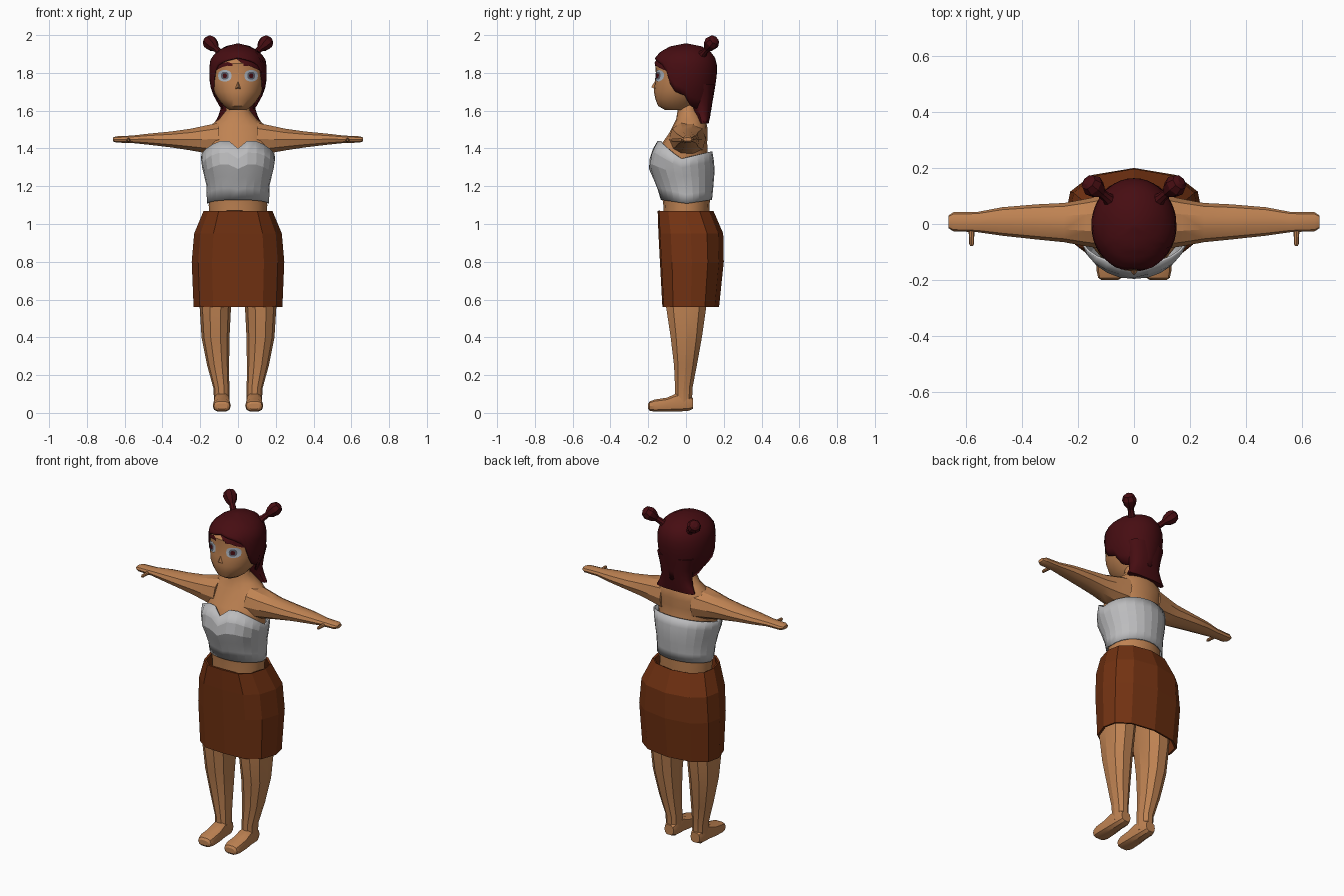
import bpy, bmesh, math
from mathutils import Vector

if "Cube" in bpy.data.objects:
    bpy.data.objects.remove(bpy.data.objects["Cube"])


def material(name, rgb):
    m = bpy.data.materials.new(name)
    m.diffuse_color = (*rgb, 1)
    m.use_nodes = True
    m.node_tree.nodes["Principled BSDF"].inputs["Base Color"].default_value = m.diffuse_color
    return m


SKIN = material("skin", (0.52, 0.225, 0.085))
HAIR = material("dark_red_hair", (0.062, 0.004, 0.006))
SKIRT = material("brown_cloth", (0.17, 0.032, 0.006))
TOP = material("light_grey_cloth", (0.5, 0.5, 0.51))
EYE = material("eye_grey", (0.42, 0.46, 0.52))
IRIS = material("iris_grey", (0.11, 0.12, 0.15))


def finish(name, bm, mat, angle=None, thickness=0, recalc=True):
    if recalc:
        bmesh.ops.recalc_face_normals(bm, faces=bm.faces)
    me = bpy.data.meshes.new(name)
    bm.to_mesh(me)
    bm.free()
    ob = bpy.data.objects.new(name, me)
    bpy.context.collection.objects.link(ob)
    me.materials.append(mat)
    if angle:
        bpy.ops.object.select_all(action='DESELECT')
        ob.select_set(True)
        bpy.context.view_layer.objects.active = ob
        bpy.ops.object.shade_smooth_by_angle(angle=math.radians(angle))
    if thickness:
        s = ob.modifiers.new("thickness", 'SOLIDIFY')
        s.thickness = thickness
        s.offset = -1
    return ob


def loft(name, rings, mat, caps=True, angle=None, thickness=0):
    """Skin closed rings of points into a tube."""
    bm = bmesh.new()
    vs = [[bm.verts.new(p) for p in r] for r in rings]
    n = len(rings[0])
    for a, b in zip(vs, vs[1:]):
        for i in range(n):
            j = (i + 1) % n
            bm.faces.new((a[i], a[j], b[j], b[i]))
    if caps:
        bm.faces.new(vs[0])
        bm.faces.new(vs[-1])
    bmesh.ops.remove_doubles(bm, verts=bm.verts, dist=0.0002)
    return finish(name, bm, mat, angle, thickness)


def ellipse(u0, u1, v0, v1, n, p=1.0):
    """Rounded outline filling the box u0..u1, v0..v1."""
    out = []
    for i in range(n):
        a = 2 * math.pi * i / n
        c, s = math.cos(a), math.sin(a)
        out.append(((u0 + u1) / 2 + (u1 - u0) / 2 * math.copysign(abs(c) ** p, c),
                    (v0 + v1) / 2 + (v1 - v0) / 2 * math.copysign(abs(s) ** p, s)))
    return out


def flat_rings(rows, n, p=1.0):
    """Rows of z, centre x, half width, front y, back y."""
    return [[(u, v, z) for u, v in ellipse(cx - rx, cx + rx, yf, yb, n, p)]
            for z, cx, rx, yf, yb in rows]


def at(table, z):
    """Interpolate (half width, front y, back y) at height z."""
    if z <= table[0][0]:
        return table[0][1:]
    for a, b in zip(table, table[1:]):
        if z <= b[0]:
            t = (z - a[0]) / (b[0] - a[0])
            return [p + (q - p) * t for p, q in zip(a[1:], b[1:])]
    return table[-1][1:]


# Torso and neck
loft("torso", flat_rings([
    (0.98, 0, .15, -.12, .12), (1.1, 0, .155, -.12, .125), (1.2, 0, .15, -.135, .13),
    (1.3, 0, .165, -.165, .138), (1.38, 0, .17, -.155, .115), (1.43, 0, .17, -.125, .112),
    (1.48, 0, .17, -.09, .115), (1.52, 0, .15, -.07, .112), (1.555, 0, .10, -.052, .1),
    (1.6, 0, .064, -.045, .066), (1.66, 0, .056, -.04, .06)], 16), SKIN, angle=30)

# Strapless top with a sweetheart neckline
TOP_SHAPE = [(1.1, .165, -.125, .135), (1.2, .166, -.155, .145), (1.3, .19, -.2, .153),
             (1.37, .2, -.188, .142), (1.44, .187, -.155, .13)]
N, ROWS = 24, 5
rings = []
for j in range(ROWS + 1):
    ring = []
    for i in range(N):
        a = 2 * math.pi * i / N
        s = math.sin(a)
        hi = 1.345 + (0.095 * min(1, -s * 1.15) if s < 0 else 0.04 * s)
        if i == N * 3 // 4:
            hi -= 0.04
        lo = 1.108 + 0.02 * abs(s)
        z = lo + (hi - lo) * j / ROWS
        rx, yf, yb = at(TOP_SHAPE, z)
        ring.append((rx * math.cos(a), (yf + yb) / 2 + (yb - yf) / 2 * s, z))
    rings.append(ring)
loft("strapless_top", rings, TOP, caps=False, angle=12, thickness=0.008)

# Faceted pencil skirt, open below
half = [(0, 1), (.62, .85), (.93, .5), (1, 0), (.86, -.62), (.56, -.95), (0, -1)]
outline = half + [(-x, y) for x, y in half[-2:0:-1]]
loft("skirt", [[(x * rx, (yf + yb) / 2 + y * (yb - yf) / 2, z) for x, y in outline]
               for z, rx, yf, yb in [(.56, .235, -.125, .175), (.8, .245, -.138, .2),
                                     (.95, .232, -.146, .197), (1.07, .182, -.15, .145)]],
     SKIRT, caps=False, thickness=0.012)

# Head and a small nose
HEAD = [(1.603, .045, -.11, .03), (1.625, .075, -.148, .05), (1.66, .105, -.162, .08),
        (1.7, .128, -.17, .11), (1.75, .14, -.165, .13), (1.8, .143, -.16, .14),
        (1.85, .14, -.162, .14), (1.9, .105, -.125, .11), (1.935, .05, -.06, .06)]
loft("head", flat_rings([(z, 0, rx, yf, yb) for z, rx, yf, yb in HEAD], 24), SKIN, angle=30)


def face_y(x, z):
    rx, yf, yb = at(HEAD, z)
    return (yf + yb) / 2 - (yb - yf) / 2 * math.sqrt(max(0, 1 - (x / rx) ** 2))


bm = bmesh.new()
n0 = [bm.verts.new(p) for p in [(-.02, -.16, 1.712), (.02, -.16, 1.712), (0, -.155, 1.77), (0, -.184, 1.725)]]
for f in [(0, 1, 3), (1, 2, 3), (2, 0, 3), (0, 2, 1)]:
    bm.faces.new([n0[i] for i in f])
finish("nose", bm, SKIN)


def face_disc(name, cx, cz, rx, rz, lift, mat, n=14):
    bm = bmesh.new()
    c = bm.verts.new((cx, face_y(cx, cz) - lift, cz))
    rim = [bm.verts.new((u, face_y(u, v) - lift, v))
           for u, v in ellipse(cx - rx, cx + rx, cz - rz, cz + rz, n, 0.8)]
    for i in range(n):
        bm.faces.new((c, rim[i], rim[(i + 1) % n]))
    finish(name, bm, mat, 30, recalc=False)


def face_strip(name, pts, lift, mat):
    """Strip over the face from x, lower z, upper z columns running left to right."""
    bm = bmesh.new()
    cols = [[bm.verts.new((x, face_y(x, z) - lift, z)) for z in (lo, (lo + hi) / 2, hi)]
            for x, lo, hi in pts]
    for a, b in zip(cols, cols[1:]):
        for k in range(2):
            bm.faces.new((a[k], b[k], b[k + 1], a[k + 1]))
    finish(name, bm, mat, 30, recalc=False)


# Eyes and brows
BROW = [(.03, 1.836, 1.85), (.055, 1.838, 1.858), (.08, 1.832, 1.852),
        (.105, 1.82, 1.838), (.128, 1.802, 1.812)]
for sx, side in ((1, "left"), (-1, "right")):
    face_disc(side + "_eye", sx * .07, 1.785, .036, .03, .004, EYE)
    face_disc(side + "_iris", sx * .07, 1.785, .02, .021, .007, IRIS)
    face_disc(side + "_pupil", sx * .07, 1.785, .011, .012, .009, HAIR)
    face_strip(side + "_brow", sorted((sx * x, a, b) for x, a, b in BROW), .006, HAIR)

# Fringe lock falling across one side of the forehead
face_strip("fringe_lock", [(-.01, 1.875, 1.895), (.02, 1.852, 1.895), (.05, 1.842, 1.893),
                           (.08, 1.828, 1.886), (.11, 1.815, 1.868), (.13, 1.805, 1.845)], .009, HAIR)

# Hair cap with a hairline that drops behind the ears
CAP = [(1.6, .088, -.13, .133), (1.65, .113, -.145, .141), (1.7, .14, -.168, .15),
       (1.75, .15, -.174, .158), (1.82, .153, -.174, .166), (1.87, .146, -.171, .16),
       (1.91, .118, -.138, .135), (1.94, .07, -.085, .085), (1.957, 0, 0, 0)]
LINE = [(0, 1.882), (.4, 1.868), (.75, 1.845), (.92, 1.82), (1.06, 1.75), (1.26, 1.70),
        (1.57, 1.68), (1.69, 1.63), (1.95, 1.61), (3.15, 1.6)]
N, ROWS = 40, 9
rings = []
for j in range(ROWS + 1):
    ring = []
    for i in range(N):
        a = 2 * math.pi * i / N
        edge = at(LINE, min(a, 2 * math.pi - a))[0]
        z = 1.957 - (1.957 - edge) * (j / ROWS) ** 1.4
        rx, yf, yb = at(CAP, z)
        ring.append((rx * math.sin(a), (yf + yb) / 2 - (yb - yf) / 2 * math.cos(a), z))
    rings.append(ring)
loft("hair_cap", rings, HAIR, caps=False, angle=40, thickness=0.008)

# Flared hair over the nape
loft("hair_nape", flat_rings([(1.74, 0, .12, .0, .152), (1.67, 0, .1, .02, .144),
                              (1.61, 0, .092, .035, .134), (1.57, 0, .105, .055, .128),
                              (1.532, 0, .126, .07, .12)], 16, .8), HAIR, angle=40)

for sx, side in ((1, "left"), (-1, "right")):
    # Hair buns on short stalks
    base = Vector((.08 * sx, .08, 1.89))
    d = Vector((.068 * sx, .057, .07)).normalized()
    q = d.to_track_quat('Z', 'Y')
    loft(side + "_bun", [[base + d * t + q @ Vector((u, v, 0)) for u, v in ellipse(-r, r, -r, r, 8)]
                         for t, r in [(0, .03), (.03, .018), (.06, .017), (.085, .033),
                                      (.113, .04), (.138, .03), (.148, .014)]], HAIR, angle=30)

    # Arms held out, ending in mitten hands
    loft(side + "_arm", [[(sx * x, u, v) for u, v in ellipse(y0, y1, z0, z1, 10, .9)]
                         for x, y0, y1, z0, z1 in [
        (.10, -.09, .105, 1.36, 1.54), (.17, -.08, .09, 1.372, 1.525),
        (.25, -.065, .075, 1.387, 1.507), (.35, -.055, .07, 1.403, 1.492),
        (.47, -.042, .06, 1.418, 1.48), (.56, -.029, .043, 1.428, 1.469),
        (.645, -.026, .042, 1.43, 1.465), (.663, -.015, .03, 1.438, 1.458)]], SKIN, angle=30)
    loft(side + "_thumb", [[(sx * .58 + u, y, 1.444 + v) for u, v in ellipse(-r, r, -r, r, 8)]
                           for y, r in [(-.015, .012), (-.05, .009), (-.07, .009), (-.078, .005)]],
         SKIN, angle=30)

    # Legs
    loft(side + "_leg", flat_rings([(z, sx * cx, rx, yf, yb) for z, cx, rx, yf, yb in [
        (1.0, .085, .075, -.1, .1), (.8, .11, .095, -.115, .13), (.56, .12, .083, -.11, .112),
        (.4, .119, .074, -.085, .088), (.25, .105, .058, -.066, .06), (.13, .088, .042, -.06, .036),
        (.04, .086, .04, -.06, .034)]], 10, .9), SKIN, angle=25)

    # Feet
    loft(side + "_foot", [[(sx * .086 + u, y, v) for u, v in ellipse(-rx, rx, z0, z1, 10, .7)]
                          for y, rx, z0, z1 in [
        (.037, .03, .02, .08), (.01, .04, .008, .1), (-.05, .042, .006, .105),
        (-.1, .046, .006, .082), (-.165, .048, .006, .072), (-.192, .042, .01, .062),
        (-.2, .03, .02, .05)]], SKIN, angle=30)
